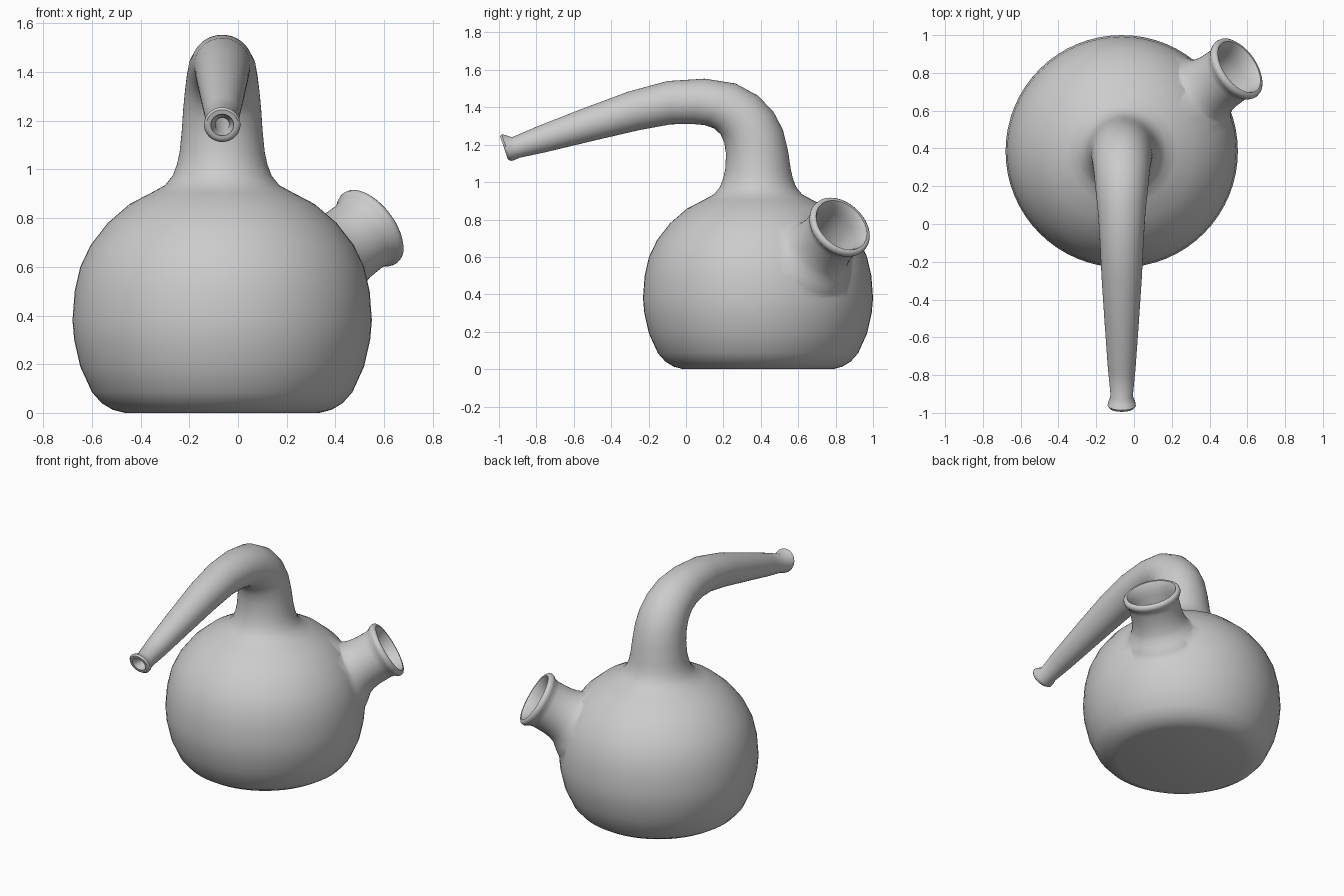
import bpy, bmesh
from math import sin, cos, pi
from mathutils import Vector

if "Cube" in bpy.data.objects:
    bpy.data.objects.remove(bpy.data.objects["Cube"])

CX, CY, N = -0.065, 0.385, 64


def loft(name, rings):
    """Closed solid skinned through rings of Vectors, capped at both ends."""
    bm = bmesh.new()
    vs = [[bm.verts.new(p) for p in r] for r in rings]
    for a, b in zip(vs, vs[1:]):
        for i in range(N):
            j = (i + 1) % N
            bm.faces.new((a[i], a[j], b[j], b[i]))
    bm.faces.new(vs[0][::-1])
    bm.faces.new(vs[-1])
    bmesh.ops.recalc_face_normals(bm, faces=bm.faces)
    me = bpy.data.meshes.new(name)
    bm.to_mesh(me)
    bm.free()
    ob = bpy.data.objects.new(name, me)
    bpy.context.collection.objects.link(ob)
    return ob


def circle(c, u, v):
    return [c + u * cos(2 * pi * i / N) + v * sin(2 * pi * i / N) for i in range(N)]


def span_ring(p, q, wall=0.0, scale=1.0):
    """Ring whose diameter joins two (y, z) silhouette points."""
    p, q = Vector((CX, *p)), Vector((CX, *q))
    u = (q - p) / 2
    r = u.length
    r2 = (r - wall) * scale
    return circle((p + q) / 2, u * (r2 / r), Vector((r2, 0, 0)))


# Body profile (radius, height), then neck silhouette pairs (inside, outside)
body = [(.40, 0), (.45, .013), (.495, .04), (.535, .085), (.583, .19), (.608, .3),
        (.615, .38), (.606, .5), (.583, .6), (.54, .69), (.47, .78), (.38, .858),
        (.29, .905), (.235, .935), (.203, .975), (.186, 1.02)]
neck = [((.21, 1.07), (.56, 1.07)), ((.214, 1.15), (.545, 1.17)),
        ((.205, 1.21), (.518, 1.28)), ((.185, 1.255), (.468, 1.375)),
        ((.15, 1.287), (.385, 1.462)), ((.10, 1.305), (.265, 1.527)),
        ((.03, 1.311), (.10, 1.553)), ((-.08, 1.309), (-.10, 1.54)),
        ((-.25, 1.278), (-.31, 1.483)), ((-.50, 1.22), (-.555, 1.392)),
        ((-.75, 1.16), (-.795, 1.298)), ((-.89, 1.13), (-.93, 1.240)),
        ((-.92, 1.117), (-.967, 1.252)), ((-.937, 1.113), (-.985, 1.255))]
pairs = [((CY - r, z), (CY + r, z)) for r, z in body] + neck
tip = ((-.950, 1.116), (-.996, 1.250))

outer = [span_ring(p, q) for p, q in pairs]
lip = [span_ring(*tip, scale=s) for s in (.92, .78, .66)]
inner = [span_ring(p, q, wall=.03) for p, q in pairs[2:]]
flask = loft("flask_body", outer + lip + inner[::-1])

# Side filling spout, revolved about a slanted axis
axis = Vector((.69, .49, .53)).normalized()
side = axis.cross(Vector((0, 0, 1))).normalized()
up = side.cross(axis)
rim = Vector((.548, .825, .763))


def revolve(name, prof):
    return loft(name, [circle(rim + axis * t, side * r, up * r) for r, t in prof])


spout = revolve("filling_spout", [(.26, -.345), (.235, -.30), (.205, -.262), (.182, -.235),
                                  (.168, -.20), (.160, -.15), (.158, -.07), (.164, -.04),
                                  (.176, -.025), (.181, -.01), (.178, .005), (.168, .013),
                                  (.155, .013)])
bore = revolve("spout_bore", [(.13, -.42), (.13, -.07), (.137, -.03), (.147, 0), (.16, .02),
                              (.17, .05)])

# Join the spout to the flask, then open it through the wall
bpy.context.view_layer.objects.active = flask
flask.select_set(True)
for tool, op in ((spout, 'UNION'), (bore, 'DIFFERENCE')):
    m = flask.modifiers.new(op.lower(), 'BOOLEAN')
    m.operation, m.object, m.solver = op, tool, 'EXACT'
    bpy.ops.object.modifier_apply(modifier=m.name)
    bpy.data.objects.remove(tool)

bpy.ops.object.shade_smooth_by_angle(angle=0.9)
